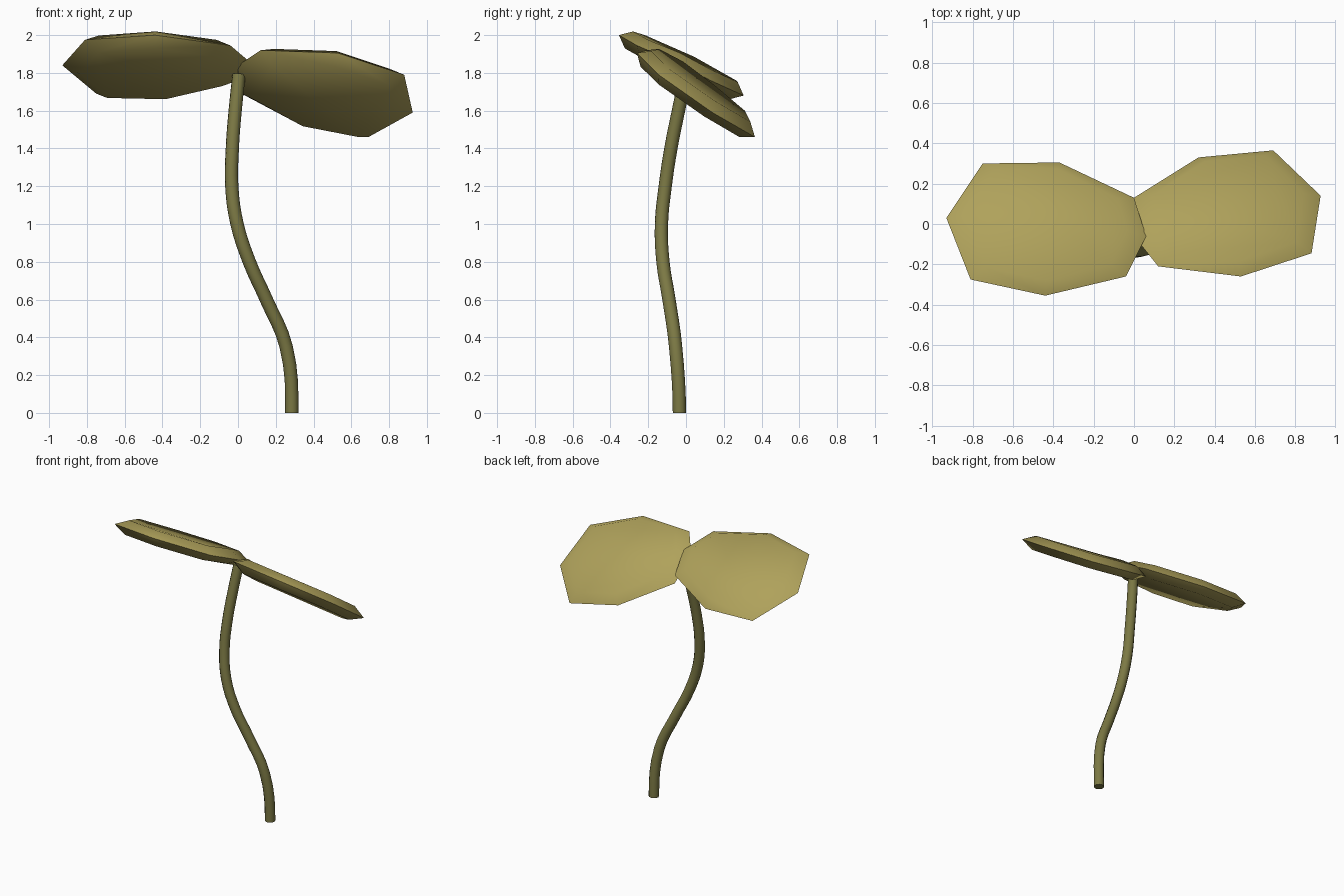
import bpy, bmesh, math
from mathutils import Vector

if "Cube" in bpy.data.objects:
    bpy.data.objects.remove(bpy.data.objects["Cube"])


def material(name, rgb):
    m = bpy.data.materials.new(name)
    m.diffuse_color = (*rgb, 1)
    m.use_nodes = True
    m.node_tree.nodes["Principled BSDF"].inputs["Base Color"].default_value = m.diffuse_color
    return m


leaf_mat = material("olive leaf", (0.43, 0.36, 0.105))
stem_mat = material("dark olive stem", (0.20, 0.19, 0.058))


def finish(obj, mat, angle):
    obj.data.materials.append(mat)
    bpy.ops.object.select_all(action='DESELECT')
    obj.select_set(True)
    bpy.context.view_layer.objects.active = obj
    bpy.ops.object.shade_smooth_by_angle(angle=math.radians(angle))


def leaf(name, rim, slope_x, slope_y, half=0.05):
    """Flat pillow: a sharp rim with a smaller plate raised on each side."""
    n = Vector((-slope_x, -slope_y, 1)).normalized()
    rim = [Vector(p) for p in rim]
    cx = (min(p.x for p in rim) + max(p.x for p in rim)) / 2
    cy = sum(p.y for p in rim) / len(rim)
    bm = bmesh.new()
    edge = [bm.verts.new(p) for p in rim]
    for side in (1, -1):
        plate = []
        for p in rim:
            dx, dy = (cx - p.x) * 0.19, (cy - p.y) * 0.16
            inner = p + Vector((dx, dy, slope_x * dx + slope_y * dy))
            plate.append(bm.verts.new(inner + n * half * side))
        bm.faces.new(plate)
        for i in range(len(rim)):
            j = (i + 1) % len(rim)
            bm.faces.new((edge[i], edge[j], plate[j], plate[i]))
    bmesh.ops.recalc_face_normals(bm, faces=bm.faces)
    mesh = bpy.data.meshes.new(name)
    bm.to_mesh(mesh)
    bm.free()
    obj = bpy.data.objects.new(name, mesh)
    bpy.context.collection.objects.link(obj)
    finish(obj, leaf_mat, 50)


# Two leaves, tilted down towards the back
leaf("left_leaf", [
    (-0.93, 0.03, 1.84), (-0.75, 0.30, 1.69), (-0.37, 0.305, 1.68),
    (0.0, 0.13, 1.76), (0.06, -0.06, 1.86), (-0.04, -0.26, 1.945),
    (-0.44, -0.355, 2.0), (-0.81, -0.275, 1.975)], -0.04, -0.48)
leaf("right_leaf", [
    (0.925, 0.14, 1.59), (0.69, 0.365, 1.46), (0.32, 0.33, 1.53),
    (0.0, 0.13, 1.70), (0.0, -0.06, 1.84), (0.12, -0.21, 1.92),
    (0.53, -0.26, 1.905), (0.88, -0.145, 1.79)], -0.113, -0.68)

# Curved stem
path = [(0.285, -0.035, 0), (0.255, -0.055, 0.35), (0.15, -0.09, 0.6),
        (0.06, -0.122, 0.8), (-0.005, -0.13, 1.0), (-0.033, -0.11, 1.2),
        (-0.03, -0.08, 1.4), (-0.015, -0.04, 1.6), (0.005, 0.0, 1.79)]
curve = bpy.data.curves.new("stem", 'CURVE')
curve.dimensions = '3D'
curve.bevel_depth = 0.035
curve.bevel_resolution = 4
curve.resolution_u = 4
curve.use_fill_caps = True
spline = curve.splines.new('BEZIER')
spline.bezier_points.add(len(path) - 1)
for bp, co in zip(spline.bezier_points, path):
    bp.co = co
    bp.handle_left_type = bp.handle_right_type = 'AUTO'
base = spline.bezier_points[0]
base.handle_left_type = base.handle_right_type = 'FREE'
base.handle_left = (0.285, -0.035, -0.12)
base.handle_right = (0.285, -0.035, 0.12)
stem = bpy.data.objects.new("stem", curve)
bpy.context.collection.objects.link(stem)
bpy.ops.object.select_all(action='DESELECT')
stem.select_set(True)
bpy.context.view_layer.objects.active = stem
bpy.ops.object.convert(target='MESH')
finish(bpy.context.view_layer.objects.active, stem_mat, 50)
